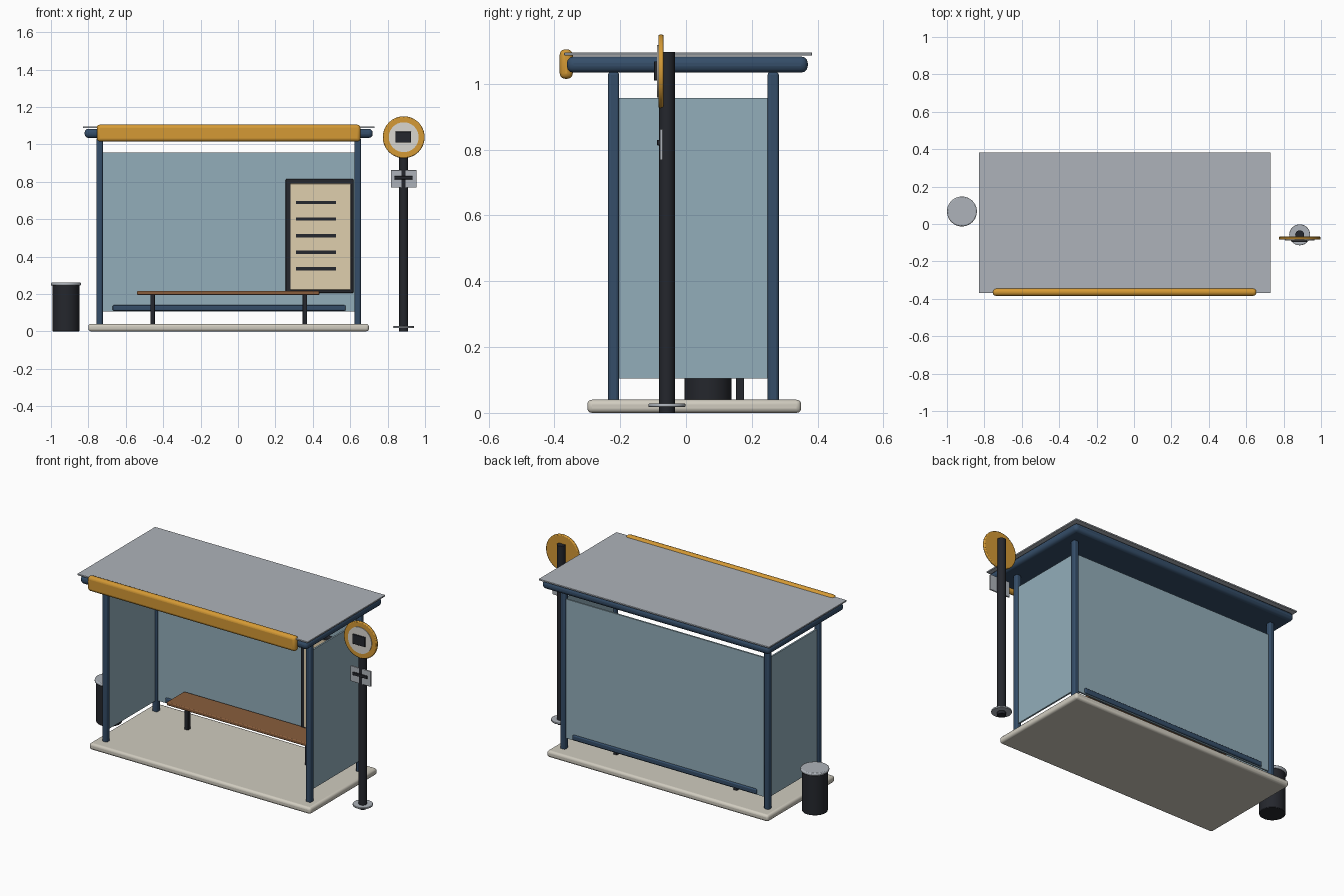
import bpy, math

if "Cube" in bpy.data.objects:
    bpy.data.objects.remove(bpy.data.objects["Cube"])


def mat(name, r, g, b):
    m = bpy.data.materials.new(name)
    m.diffuse_color = (r, g, b, 1)
    m.use_nodes = True
    m.node_tree.nodes["Principled BSDF"].inputs["Base Color"].default_value = m.diffuse_color
    return m


NAVY = mat("navy paint", 0.035, 0.075, 0.14)
GLASS = mat("blue glass", 0.29, 0.42, 0.49)
AMBER = mat("amber paint", 0.66, 0.32, 0.035)
DARK = mat("dark metal", 0.018, 0.02, 0.026)
STONE = mat("pale concrete", 0.63, 0.60, 0.52)
WOOD = mat("wood", 0.25, 0.11, 0.045)
CREAM = mat("cream paper", 0.74, 0.62, 0.42)
STEEL = mat("light steel", 0.42, 0.45, 0.49)
FACE = mat("sign white", 0.70, 0.68, 0.63)


def finish(ob, name, material, bevel, segments=3):
    ob.name = name
    ob.data.materials.append(material)
    if bevel:
        b = ob.modifiers.new("soft edges", "BEVEL")
        b.width, b.segments = bevel, segments
        b.limit_method = "ANGLE"
        b.angle_limit = math.radians(40)
    bpy.ops.object.shade_smooth_by_angle(angle=math.radians(35))
    return ob


def box(name, x, y, z, material, bevel=0.0):
    """Box from (min, max) ranges on each axis."""
    bpy.ops.mesh.primitive_cube_add(size=1, location=[(a + b) / 2 for a, b in (x, y, z)])
    ob = bpy.context.object
    ob.scale = [b - a for a, b in (x, y, z)]
    bpy.ops.object.transform_apply(location=False, rotation=False, scale=True)
    return finish(ob, name, material, bevel)


def disc(name, centre, radius, depth, material, bevel=0.0, facing=False):
    """Cylinder, upright or facing the front."""
    rot = (math.pi / 2, 0, 0) if facing else (0, 0, 0)
    bpy.ops.mesh.primitive_cylinder_add(vertices=40, radius=radius, depth=depth,
                                        location=centre, rotation=rot)
    return finish(bpy.context.object, name, material, bevel, 2)


# Floor slab
box("floor_slab", (-0.80, 0.70), (-0.30, 0.35), (0, 0.04), STONE, 0.014)

# Four corner posts
for side, x in (("left", -0.74), ("right", 0.64)):
    for end, y in (("front", -0.22), ("back", 0.265)):
        box(f"{end}_{side}_post", (x - 0.017, x + 0.017), (y - 0.017, y + 0.017),
            (0.02, 1.036), NAVY, 0.009)

# Roof frame, roof sheet and front fascia
box("roof_frame", (-0.82, 0.72), (-0.362, 0.37), (1.034, 1.083), NAVY, 0.02)
box("roof_sheet", (-0.83, 0.73), (-0.37, 0.383), (1.086, 1.095), STEEL, 0.002)
box("front_fascia", (-0.755, 0.655), (-0.384, -0.344), (1.015, 1.105), AMBER, 0.017)

# Glass walls and lower back rail
box("back_glass", (-0.725, 0.625), (0.26, 0.27), (0.105, 0.957), GLASS)
for side, x in (("left", -0.74), ("right", 0.64)):
    box(f"{side}_glass", (x - 0.005, x + 0.005), (-0.205, 0.25), (0.105, 0.957), GLASS)
box("back_rail", (-0.67, 0.575), (0.25, 0.28), (0.11, 0.14), NAVY, 0.006)

# Timetable board on the back wall
box("board_frame", (0.255, 0.617), (0.24, 0.26), (0.205, 0.815), DARK, 0.007)
box("board_paper", (0.28, 0.603), (0.235, 0.243), (0.222, 0.79), CREAM, 0.002)
for i in range(5):
    z = 0.335 + i * 0.0885
    box(f"board_line_{i + 1}", (0.31, 0.525), (0.231, 0.236), (z - 0.009, z + 0.009), DARK)

# Bench
box("bench_seat", (-0.54, 0.435), (0.08, 0.25), (0.195, 0.216), WOOD, 0.005)
for side, x in (("left", -0.457), ("right", 0.357)):
    box(f"bench_{side}_leg", (x - 0.012, x + 0.012), (0.152, 0.177), (0.035, 0.20), DARK, 0.003)

# Litter bin
disc("bin_body", (-0.92, 0.067, 0.123), 0.072, 0.246, DARK, 0.003)
disc("bin_lid", (-0.92, 0.067, 0.253), 0.08, 0.018, STEEL, 0.006)

# Stop pole with round sign and small plate
PX, PY = 0.886, -0.058
disc("sign_pole", (PX, PY, 0.548), 0.024, 1.096, DARK)
disc("pole_flange", (PX, PY, 0.023), 0.056, 0.01, STEEL, 0.002)
disc("sign_disc", (PX, -0.076, 1.038), 0.112, 0.016, AMBER, 0.005, True)
disc("sign_face", (PX, -0.084, 1.038), 0.08, 0.008, FACE, 0.0, True)
box("sign_panel", (0.841, 0.926), (-0.097, -0.086), (1.01, 1.068), DARK, 0.002)
box("small_plate", (0.818, 0.954), (-0.0795, -0.07), (0.768, 0.862), STEEL, 0.002)
box("small_plate_bar", (0.836, 0.934), (-0.088, -0.078), (0.813, 0.83), DARK, 0.002)
